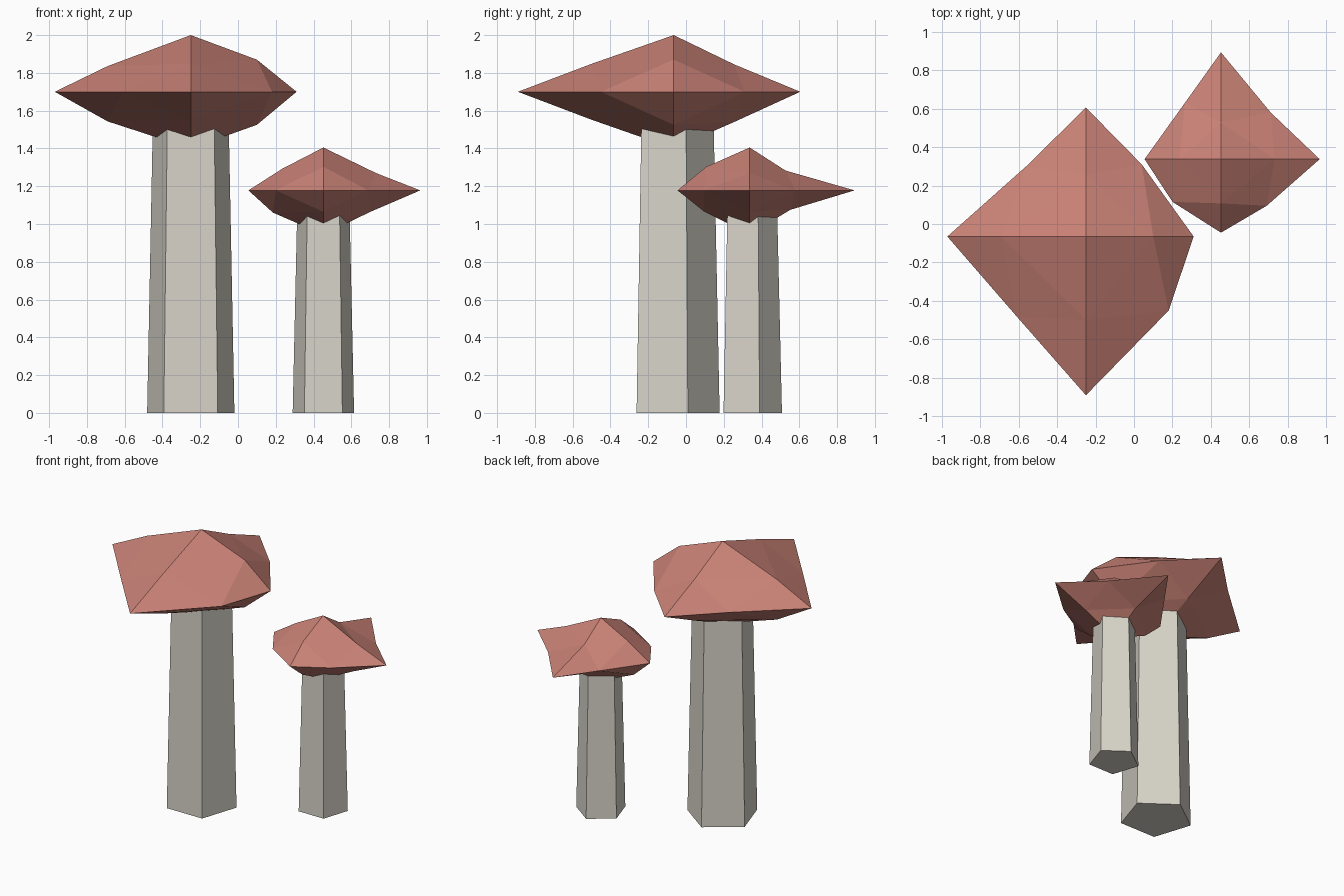
import bpy
import bmesh
from mathutils import Vector

if "Cube" in bpy.data.objects:
    bpy.data.objects.remove(bpy.data.objects["Cube"])


def material(name, color):
    mat = bpy.data.materials.new(name)
    mat.diffuse_color = color
    mat.use_nodes = True
    mat.node_tree.nodes["Principled BSDF"].inputs["Base Color"].default_value = mat.diffuse_color
    return mat


RED = material("cap_red", (0.58, 0.22, 0.18, 1))
CREAM = material("stem_cream", (0.68, 0.65, 0.58, 1))


def stem(name, x, y, r_base, r_top, height):
    # Tapered five-sided stem with one corner towards the back
    bpy.ops.mesh.primitive_cone_add(vertices=5, radius1=r_base, radius2=r_top,
                                    depth=height, location=(x, y, height / 2))
    obj = bpy.context.object
    obj.name = name
    obj.data.materials.append(CREAM)


def cap(name, centre, top, bottom, corners, rim, upper, lower):
    """Octahedron split once: the four sides run right, back, left, front.
    corners: reach of each side; rim: (x, y) between neighbouring sides;
    upper / lower: (reach, z) of the ridge points above and below the rim."""
    c = Vector(centre)
    dirs = [Vector((1, 0, 0)), Vector((0, 1, 0)), Vector((-1, 0, 0)), Vector((0, -1, 0))]
    up = Vector((0, 0, 1))
    bm = bmesh.new()
    corner = [bm.verts.new(c + d * r) for d, r in zip(dirs, corners)]
    mid = [bm.verts.new((x, y, c.z)) for x, y in rim]
    for pole_z, ridge, flip in ((top, upper, False), (bottom, lower, True)):
        pole = bm.verts.new((c.x, c.y, pole_z))
        rid = [bm.verts.new(c + d * r + up * (z - c.z)) for d, (r, z) in zip(dirs, ridge)]
        for i in range(4):
            j = (i + 1) % 4
            for tri in ((corner[i], mid[i], rid[i]), (mid[i], corner[j], rid[j]),
                        (mid[i], rid[j], rid[i]), (rid[i], rid[j], pole)):
                bm.faces.new(tri[::-1] if flip else tri)
    mesh = bpy.data.meshes.new(name)
    bm.to_mesh(mesh)
    bm.free()
    mesh.materials.append(RED)
    obj = bpy.data.objects.new(name, mesh)
    bpy.context.collection.objects.link(obj)


# Large mushroom
stem("large_stem", -0.25, -0.065, 0.243, 0.21, 1.6)
cap("large_cap", (-0.25, -0.065, 1.70), 2.0, 1.40,
    corners=(0.56, 0.67, 0.72, 0.825),
    rim=((0.04, 0.31), (-0.56, 0.30), (-0.61, -0.48), (0.18, -0.45)),
    upper=((0.35, 1.87), (0.32, 1.845), (0.44, 1.836), (0.435, 1.848)),
    lower=((0.35, 1.525), (0.32, 1.54), (0.44, 1.543), (0.435, 1.552)))

# Small mushroom
stem("small_stem", 0.452, 0.337, 0.171, 0.145, 1.1)
cap("small_cap", (0.452, 0.337, 1.178), 1.405, 0.945,
    corners=(0.513, 0.555, 0.397, 0.382),
    rim=((0.71, 0.58), (0.265, 0.63), (0.20, 0.115), (0.69, 0.095)),
    upper=((0.278, 1.27), (0.19, 1.283), (0.217, 1.293), (0.23, 1.303)),
    lower=((0.25, 1.065), (0.215, 1.075), (0.267, 1.06), (0.24, 1.065)))
